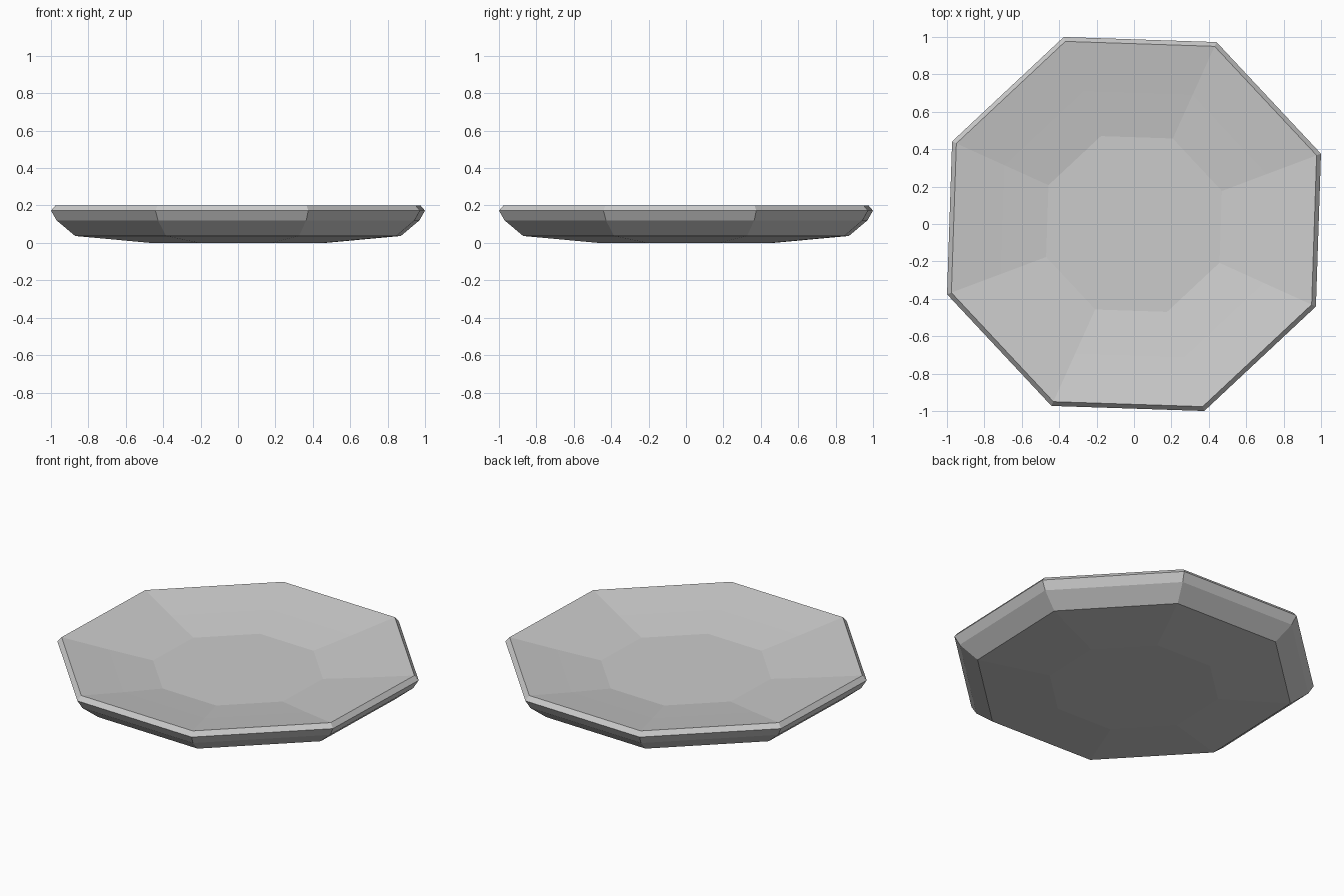
import bpy
import bmesh
from math import cos, sin, radians, tau

default = bpy.data.objects.get("Cube")
if default:
    bpy.data.objects.remove(default, do_unlink=True)

SIDES = 8
TURN = radians(20.6)

# Cross-section (radius, height): underside, outer wall, bevelled rim, inner slope, floor
PROFILE = [
    (0.50, 0.0), (0.93, 0.037), (1.036, 0.12), (1.068, 0.172),
    (1.043, 0.2), (0.76, 0.154), (0.502, 0.116),
]


def make_material(name, colour):
    mat = bpy.data.materials.new(name)
    mat.use_nodes = True
    mat.diffuse_color = colour
    mat.node_tree.nodes["Principled BSDF"].inputs["Base Color"].default_value = colour
    return mat


def add_ring(bm, radius, height):
    angles = [TURN + tau * i / SIDES for i in range(SIDES)]
    return [bm.verts.new((radius * cos(a), radius * sin(a), height)) for a in angles]


# Plate: octagonal rings bridged along the profile, capped at both ends
bm = bmesh.new()
rings = [add_ring(bm, r, z) for r, z in PROFILE]
for low, high in zip(rings, rings[1:]):
    for i in range(SIDES):
        j = (i + 1) % SIDES
        bm.faces.new((low[i], low[j], high[j], high[i]))
bm.faces.new(reversed(rings[0]))
bm.faces.new(rings[-1])
bmesh.ops.recalc_face_normals(bm, faces=bm.faces)

mesh = bpy.data.meshes.new("plate")
bm.to_mesh(mesh)
bm.free()
mesh.materials.append(make_material("light grey", (0.6, 0.6, 0.6, 1.0)))
plate = bpy.data.objects.new("plate", mesh)
bpy.context.collection.objects.link(plate)
